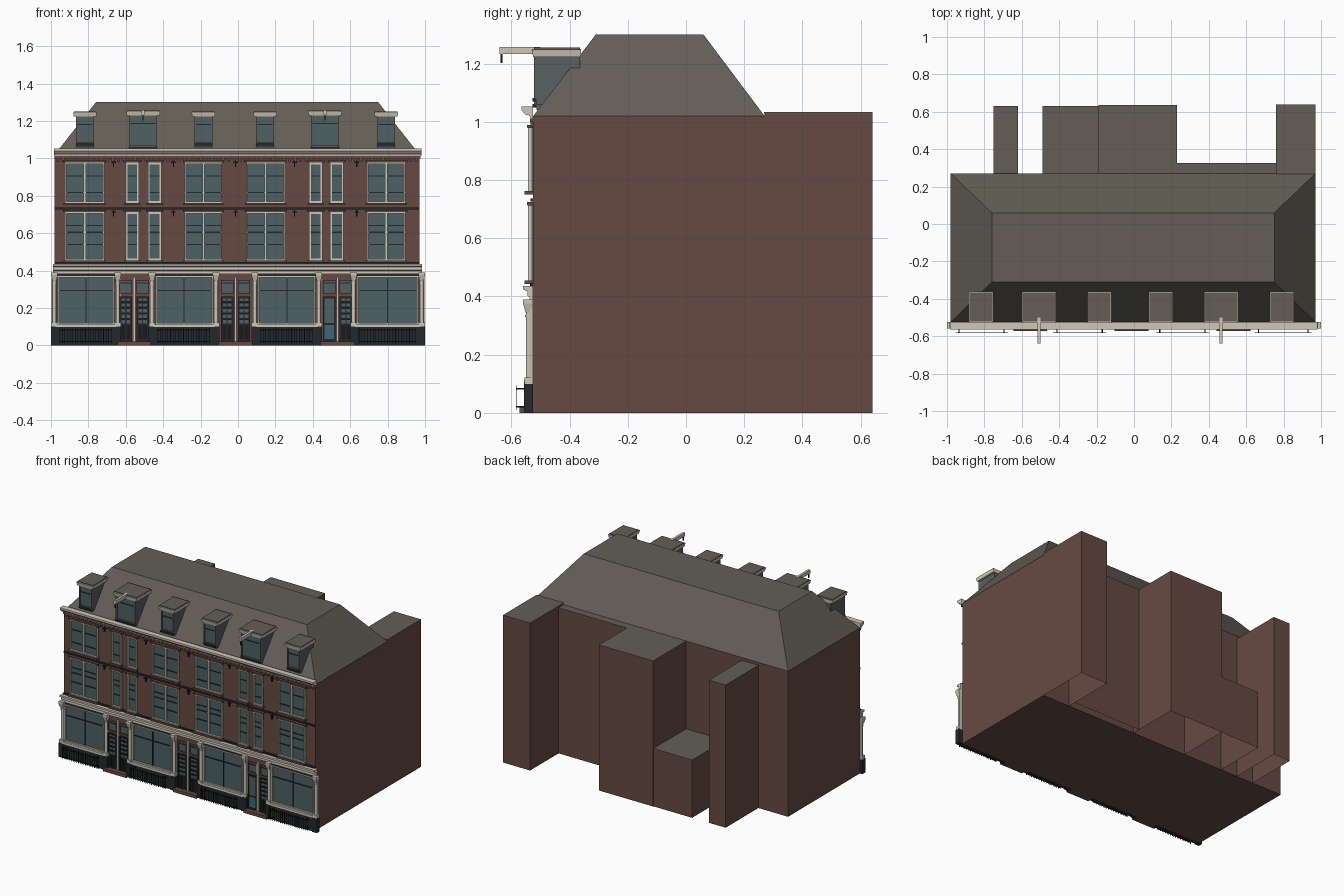
import bpy, bmesh, math
from mathutils import Matrix, Vector

if "Cube" in bpy.data.objects:
    bpy.data.objects.remove(bpy.data.objects["Cube"])

COL = dict(brick=(.135, .068, .055), roof=(.125, .113, .093), cream=(.62, .58, .48), glass=(.075, .12, .13),
           dark=(.018, .022, .024), iron=(.01, .01, .012), cheek=(.10, .115, .125), teal=(.04, .14, .20))
MATS, PARTS = {}, {}
for n, c in COL.items():
    MATS[n] = bpy.data.materials.new(n)
    MATS[n].diffuse_color = (*c, 1)


def part(name, mat):
    if name not in PARTS:
        PARTS[name] = (bmesh.new(), mat)
    return PARTS[name][0]


def box(name, mat, x0, x1, y0, y1, z0, z1, bottom=True, top=None):
    """Box; top=(x0,x1,y0,y1) tapers it, bottom=False leaves it open below."""
    bm = part(name, mat)
    a, b, c, d = top or (x0, x1, y0, y1)
    lo = [bm.verts.new(p) for p in ((x0, y0, z0), (x1, y0, z0), (x1, y1, z0), (x0, y1, z0))]
    hi = [bm.verts.new(p) for p in ((a, c, z1), (b, c, z1), (b, d, z1), (a, d, z1))]
    for i in range(4):
        j = (i + 1) % 4
        bm.faces.new((lo[i], lo[j], hi[j], hi[i]))
    bm.faces.new(hi)
    if bottom:
        bm.faces.new(lo[::-1])


def moulding(name, mat, x0, x1, prof):
    """Extrude a (y, z) profile along x."""
    bm = part(name, mat)
    a = [bm.verts.new((x0, y, z)) for y, z in prof]
    b = [bm.verts.new((x1, y, z)) for y, z in prof]
    for i in range(len(prof)):
        j = (i + 1) % len(prof)
        bm.faces.new((a[i], a[j], b[j], b[i]))
    bm.faces.new(a)
    bm.faces.new(b[::-1])


def post(name, mat, x, y, z0, z1, r, n=10):
    bmesh.ops.create_cone(part(name, mat), cap_ends=True, segments=n, radius1=r, radius2=r, depth=z1 - z0,
                          matrix=Matrix.Translation((x, y, (z0 + z1) / 2)))


def frame(name, mat, x0, x1, z0, z1, t, y0, y1):
    """Rectangular border of width t."""
    box(name, mat, x0, x0 + t, y0, y1, z0, z1)
    box(name, mat, x1 - t, x1, y0, y1, z0, z1)
    box(name, mat, x0 + t, x1 - t, y0, y1, z0, z0 + t)
    box(name, mat, x0 + t, x1 - t, y0, y1, z1 - t, z1)


F = -.525  # plane of the street facade

# Main block, hipped roof with flat top
box("main_walls", "brick", -.98, .97, F, .27, 0, 1.02)
box("main_roof", "roof", -.98, .97, F, .27, 1.02, 1.3, top=(-.76, .75, -.31, .06))

# Rear extensions, open below, with flat roofs
for x0, x1, y1, h in ((.76, .97, .64, 1.033), (.23, .76, .325, 1.02), (-.19, .23, .635, 1.02),
                      (-.49, -.19, .632, .405), (-.75, -.62, .632, 1.0)):
    box("rear_extensions", "brick", x0, x1, .27, y1, 0, h - .004, bottom=False)
    box("rear_flat_roofs", "roof", x0, x1, .268, y1, h - .004, h)

# Top cornice and corbelled brick frieze
moulding("top_cornice", "cream", -.985, .98, [(F, 1.012), (-.535, 1.012), (-.538, 1.022), (-.553, 1.026),
                                              (-.565, 1.04), (-.565, 1.052), (F, 1.052)])
box("frieze_band", "brick", -.98, .975, -.536, F, 1.0, 1.012)
for i in range(66):
    x = -.972 + i * .0295
    box("frieze_teeth", "brick", x, x + .016, -.534, F, .984, 1.0)

# String courses and the shopfront entablature
box("string_courses", "dark", -.98, .97, -.534, F, .727, .737)
box("string_courses", "dark", -.98, .97, -.536, F, .434, .446)
moulding("shop_entablature", "cream", -.99, .985, [(F, .385), (-.537, .385), (-.537, .398), (-.545, .402),
                                                   (-.545, .418), (-.56, .424), (-.56, .436), (F, .436)])

# Upper floor windows
WIDE = ((-.925, -.715), (-.285, -.085), (.045, .25), (.69, .895))
SLIM = ((-.602, -.53), (-.482, -.41), (.38, .452), (.493, .565))
for z0, z1, bars in ((.762, .978, (.818,)), (.455, .712, (.54, .605))):
    for x0, x1 in WIDE + SLIM:
        wide = x1 - x0 > .1
        box("window_glass", "glass", x0, x1, -.53, F, z0, z1)
        frame("window_frames", "cream" if wide else "brick", x0, x1, z0, z1, .007, -.543, F)
        if wide:
            xm = (x0 + x1) / 2
            box("window_mullions", "cream", xm - .006, xm + .006, -.541, F, z0, z1)
        else:
            frame("slim_sashes", "cream", x0 + .007, x1 - .007, z0 + .007, z1 - .007, .003, -.536, F)
        for b in bars:
            box("window_rails", "dark", x0 + .007, x1 - .007, -.535, F, b - .003, b + .003)
        box("window_top_shade", "dark", x0 + .007, x1 - .007, -.534, F, z1 - .075, z1 - .069)
        box("window_sills", "brick", x0 - .008, x1 + .008, -.555, F, z0 - .012, z0)
        moulding("window_lintels", "brick", x0 - .01, x1 + .01, [(F, z1), (-.545, z1), (-.547, z1 + .012), (F, z1 + .012)])

# Wall anchors
for x in (-.665, -.345, -.013, .303, .635):
    for z in (.975, .71):
        box("wall_anchors", "iron", x - .003, x + .003, -.535, F, z - .02, z + .014)
        box("wall_anchors", "iron", x - .012, x + .012, -.534, F, z + .001, z + .007)

# Shopfronts: plinth, sill, glazing, railing
for x0, x1 in ((-.965, -.66), (-.442, -.135), (.108, .415), (.635, .965)):
    box("shop_plinths", "dark", x0 - .034, x1 + .034, -.55, F, 0, .098)
    box("shop_sills", "cream", x0 - .01, x1 + .01, -.556, F, .098, .112)
    box("shop_glass", "glass", x0, x1, -.53, F, .112, .368)
    frame("shop_frames", "cream", x0, x1, .112, .372, .008, -.541, F)
    xm = (x0 + x1) / 2
    box("shop_bars", "dark", xm - .003, xm + .003, -.536, F, .12, .365)
    box("shop_bars", "dark", x0 + .008, x1 - .008, -.536, F, .29, .296)
    box("shop_bars", "brick", x0, x1, -.536, F, .372, .386)
    for z in (.018, .08):
        box("railings", "iron", x0 + .01, x1 - .015, -.584, -.579, z, z + .005)
    n = 20
    for i in range(n + 1):
        x = x0 + .012 + (x1 - x0 - .03) * i / n
        box("railings", "iron", x - .0015, x + .0015, -.583, -.58, .01, .094)
    for x in (x0 + .03, x1 - .035):
        box("railings", "iron", x - .003, x + .003, -.583, -.55, .08, .085)
        box("railings", "iron", x - .003, x + .003, -.583, -.55, .018, .023)

# Shopfront columns on dark pedestals
for x in (-.982, -.643, -.46, -.117, .09, .432, .618, .982):
    box("column_pedestals", "dark", x - .018, x + .018, -.556, F, 0, .1)
    box("column_backs", "cream", x - .014, x + .014, -.534, F, .1, .39)
    box("column_bases", "cream", x - .017, x + .017, -.555, F, .1, .122)
    post("column_shafts", "cream", x, -.54, .122, .35, .0105, 12)
    post("column_rings", "cream", x, -.54, .33, .336, .013, 12)
    box("column_capitals", "cream", x - .011, x + .011, -.551, F, .345, .375, top=(x - .018, x + .018, -.56, F))
    box("column_capitals", "cream", x - .018, x + .018, -.56, F, .375, .39)

# Paired entrance doors
for k, xc in enumerate((-.555, -.013, .532)):
    box("door_surrounds", "brick", xc - .085, xc + .085, -.529, F, .02, .386)
    box("door_steps", "brick", xc - .09, xc + .09, -.572, F, 0, .022)
    box("door_posts", "cream", xc - .006, xc + .006, -.545, F, .022, .365)
    for s in (-1, 1):
        a, b = sorted((xc + s * .012, xc + s * .078))
        glazed = k == 2 and s < 0
        box("doors", "dark", a, b, -.533, F, .022, .262)
        frame("door_frames", "dark", a, b, .022, .262, .006, -.541, F)
        if glazed:
            box("glazed_door_pane", "glass", a + .008, b - .008, -.537, F, .12, .25)
            box("glazed_door_panel", "teal", a + .008, b - .008, -.537, F, .035, .108)
        else:
            m = (a + b) / 2
            for p, q in ((a + .01, m - .003), (m + .003, b - .01)):
                box("door_panels", "iron", p, q, -.538, F, .035, .105)
                box("door_lights", "glass", p, q, -.5345, F, .118, .25)
                for z in (.135, .165, .195, .225):
                    box("door_grilles", "iron", p, q, -.538, F, z, z + .012)
        box("door_fanlights", "glass", a, b, -.532, F, .282, .345)
        frame("fanlight_frames", "brick", a, b, .278, .35, .005, -.538, F)
        box("fanlight_bars", "dark", a, b, -.536, F, .33, .335)

# Dormers with flat caps; the wide ones carry hoist beams
for xc, w, z0, z1 in ((-.818, .048, 1.08, 1.238), (-.507, .075, 1.06, 1.243), (-.185, .048, 1.08, 1.238),
                      (.145, .048, 1.08, 1.238), (.465, .075, 1.06, 1.243), (.792, .048, 1.08, 1.238)):
    wide = w > .06
    box("dormer_cheeks", "cheek", xc - w, xc + w, -.513, -.365, z0 - .02, z1 - .012)
    box("dormer_glass", "glass", xc - w + .008, xc + w - .008, -.516, -.51, z0 + .012, z1 - .02)
    frame("dormer_frames", "cream" if wide else "roof", xc - w, xc + w, z0, z1 - .015, .008, -.522, -.51)
    box("dormer_rails", "dark", xc - w + .008, xc + w - .008, -.519, -.51, z1 - .06, z1 - .054)
    box("dormer_sills", "dark", xc - w, xc + w, -.528, -.51, z0 - .01, z0 + .002)
    c = w + .012
    box("dormer_cornices", "cream", xc - c, xc + c, -.525, -.362, z1 - .015, z1 + .008,
        top=(xc - c - .004, xc + c + .004, -.53, -.36))
    box("dormer_roofs", "roof", xc - c, xc + c, -.522, -.365, z1 + .008, z1 + .013)
    if wide:
        box("hoist_beams", "cream", xc - .008, xc + .008, -.64, -.5, z1 - .01, z1 + .015)
        box("hoist_hooks", "iron", xc - .003, xc + .003, -.637, -.631, z1 - .04, z1 - .01)

# Turn every part into an object; round the column shafts
for name, (bm, mat) in PARTS.items():
    bmesh.ops.recalc_face_normals(bm, faces=bm.faces)
    me = bpy.data.meshes.new(name)
    bm.to_mesh(me)
    bm.free()
    me.materials.append(MATS[mat])
    ob = bpy.data.objects.new(name, me)
    bpy.context.collection.objects.link(ob)
    if name in ("column_shafts", "column_rings"):
        bpy.context.view_layer.objects.active = ob
        ob.select_set(True)
        bpy.ops.object.shade_smooth_by_angle(angle=math.radians(40))
        ob.select_set(False)

for m in bpy.data.materials:
    if m.users and not m.is_grease_pencil:
        m.use_nodes = True
        m.node_tree.nodes["Principled BSDF"].inputs["Base Color"].default_value = m.diffuse_color
